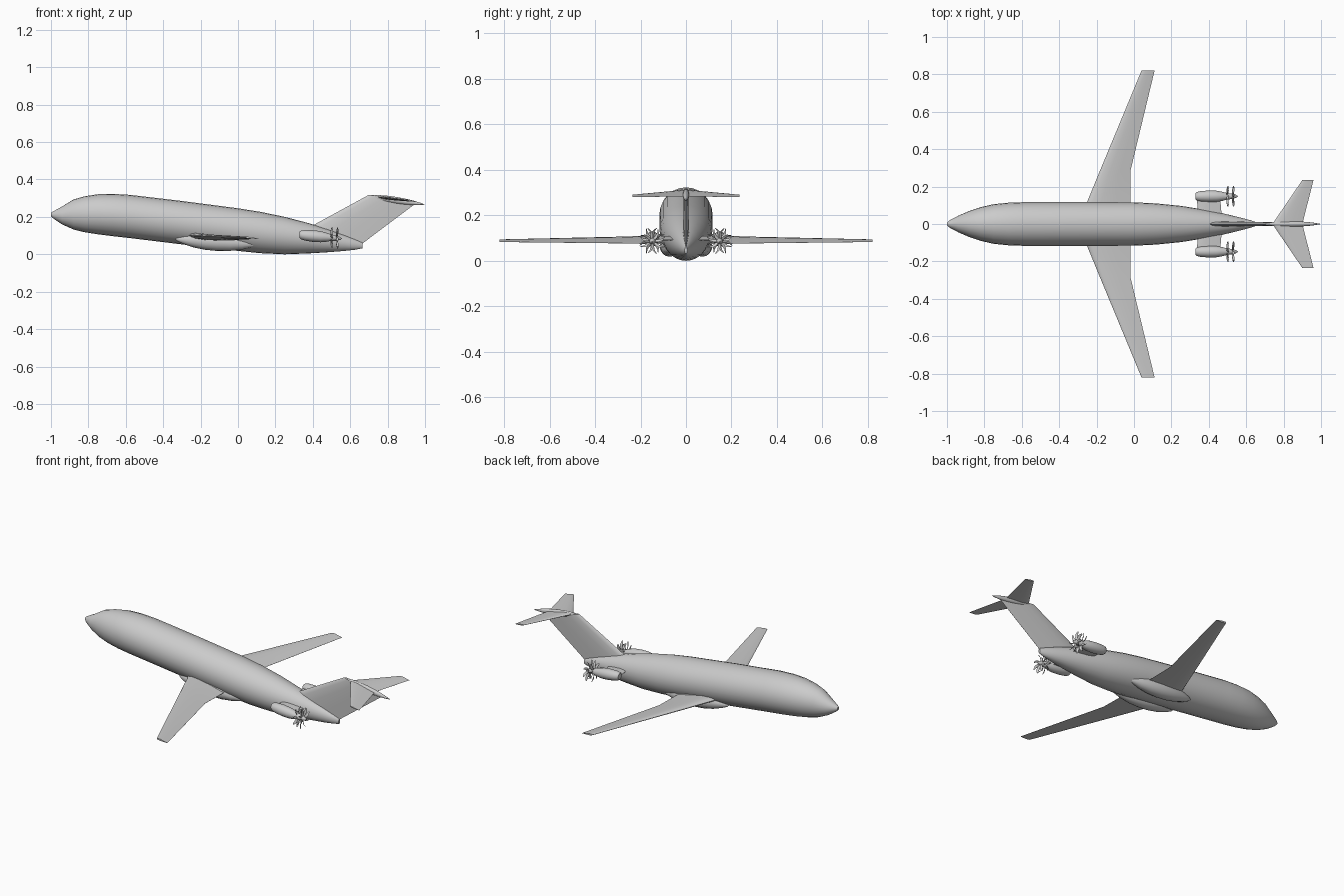
import bpy, bmesh, math
from mathutils import Vector, Matrix

if "Cube" in bpy.data.objects:
    bpy.data.objects.remove(bpy.data.objects["Cube"])

grey = bpy.data.materials.new("light grey")
grey.use_nodes = True
grey.diffuse_color = (0.6, 0.6, 0.6, 1)
grey.node_tree.nodes["Principled BSDF"].inputs["Base Color"].default_value = (0.6, 0.6, 0.6, 1)


def skin(bm, rings):
    """Join closed rings of points into a capped tube."""
    rows = [[bm.verts.new(p) for p in r] for r in rings]
    n = len(rows[0])
    for a, b in zip(rows, rows[1:]):
        for i in range(n):
            j = (i + 1) % n
            bm.faces.new((a[i], a[j], b[j], b[i]))
    bm.faces.new(rows[0][::-1])
    bm.faces.new(rows[-1])


def make(name, tubes, mirror=False, angle=35):
    bm = bmesh.new()
    for rings in tubes:
        skin(bm, rings)
    bmesh.ops.recalc_face_normals(bm, faces=bm.faces)
    mesh = bpy.data.meshes.new(name)
    bm.to_mesh(mesh)
    bm.free()
    mesh.materials.append(grey)
    ob = bpy.data.objects.new(name, mesh)
    bpy.context.collection.objects.link(ob)
    bpy.ops.object.select_all(action='DESELECT')
    ob.select_set(True)
    bpy.context.view_layer.objects.active = ob
    bpy.ops.object.shade_smooth_by_angle(angle=math.radians(angle))
    if mirror:
        mod = ob.modifiers.new("mirror", 'MIRROR')
        mod.use_axis = (False, True, False)
    return ob


def ovals(stations, sides=24, y=0.0):
    """Elliptical rings from (x, bottom z, top z, half width)."""
    return [[(x, y + w * math.sin(2 * math.pi * i / sides),
              (lo + hi) / 2 + (hi - lo) / 2 * math.cos(2 * math.pi * i / sides))
             for i in range(sides)] for x, lo, hi, w in stations]


def bullet(start, end, ry, rz, profile, sides=16):
    """Spindle between two points with (position, fullness) profile."""
    a, b = Vector(start), Vector(end)
    st = []
    for t, f in profile:
        c = a.lerp(b, t)
        st.append((c.x, c.z - rz * f, c.z + rz * f, ry * f))
    return ovals(st, sides, a.y)


# Chord position and half thickness of a streamlined section
FOIL = [(0, 0), (0.03, 0.45), (0.12, 0.85), (0.33, 1), (0.65, 0.62), (1, 0.03)]


def foil(lead, trail, thick):
    """Streamlined ring from leading to trailing point, thickness as vector."""
    a, b, t = Vector(lead), Vector(trail), Vector(thick) / 2
    up = [a.lerp(b, c) + t * h for c, h in FOIL]
    down = [a.lerp(b, c) - t * h for c, h in FOIL[1:]]
    return up + down[::-1]


# Fuselage, nose towards -x
make("fuselage", [ovals([
    (-1.0, 0.204, 0.222, 0.008), (-0.985, 0.190, 0.231, 0.020),
    (-0.94, 0.160, 0.256, 0.044), (-0.88, 0.133, 0.293, 0.070),
    (-0.82, 0.118, 0.310, 0.090), (-0.75, 0.107, 0.321, 0.106),
    (-0.67, 0.097, 0.323, 0.114), (-0.58, 0.087, 0.318, 0.117),
    (-0.3, 0.053, 0.285, 0.117), (0.0, 0.018, 0.246, 0.116),
    (0.12, 0.006, 0.227, 0.110), (0.25, 0.0, 0.200, 0.097),
    (0.38, 0.005, 0.166, 0.076), (0.48, 0.011, 0.134, 0.056),
    (0.57, 0.018, 0.102, 0.034), (0.63, 0.025, 0.078, 0.018),
    (0.665, 0.032, 0.062, 0.006)])], angle=40)

# Wings
make("wing", [[
    foil((-0.305, 0.0, 0.108), (-0.02, 0.0, 0.074), (0, 0, 0.036)),
    foil((-0.25, 0.12, 0.102), (-0.02, 0.12, 0.074), (0, 0, 0.032)),
    foil((-0.184, 0.28, 0.099), (-0.02, 0.28, 0.077), (0, 0, 0.024)),
    foil((0.04, 0.82, 0.091), (0.11, 0.82, 0.083), (0, 0, 0.010))]], mirror=True)

# Fairings under the wing roots
SPINDLE = [(0, 0.03), (0.03, 0.25), (0.1, 0.5), (0.22, 0.8), (0.36, 0.97),
           (0.5, 1), (0.65, 0.9), (0.8, 0.65), (0.92, 0.32), (1, 0.03)]
make("wing_root_fairing", [bullet((-0.335, 0.072, 0.082), (0.11, 0.072, 0.05),
                                  0.044, 0.048, SPINDLE)], mirror=True)

# Tail fin, bullet fairing and tailplane
make("tail_fin", [[
    foil((0.33, 0, 0.115), (0.655, 0, 0.045), (0, 0.026, 0)),
    foil((0.41, 0, 0.160), (0.675, 0, 0.065), (0, 0.026, 0)),
    foil((0.70, 0, 0.318), (0.95, 0, 0.272), (0, 0.020, 0))]])
make("tail_bullet", [bullet((0.69, 0, 0.312), (1.0, 0, 0.266), 0.015, 0.018, SPINDLE)])
make("tailplane", [[
    foil((0.74, 0.0, 0.309), (0.90, 0.0, 0.284), (0, 0, 0.016)),
    foil((0.90, 0.235, 0.289), (0.96, 0.235, 0.280), (0, 0, 0.007))]], mirror=True)

# Rear engines and their pylons
EY = 0.148
make("engine_nacelle", [bullet((0.33, EY, 0.104), (0.555, EY, 0.084), 0.031, 0.031, [
    (0, 0.55), (0.03, 0.74), (0.12, 0.9), (0.3, 1), (0.5, 0.96), (0.65, 0.76),
    (0.74, 0.56), (0.88, 0.45), (0.96, 0.25), (1, 0.03)])], mirror=True)
make("engine_pylon", [[
    foil((0.345, 0.03, 0.103), (0.47, 0.03, 0.092), (0, 0, 0.018)),
    foil((0.335, EY, 0.103), (0.46, EY, 0.092), (0, 0, 0.018))]], mirror=True)


# Two contra-rotating rows of curved blades per engine
def blade(x, z, angle, hand):
    rings = []
    for r, bend, chord, twist in [(0.008, 0, 0.011, 65), (0.025, 0.003, 0.015, 50),
                                  (0.042, 0.002, 0.014, 38), (0.058, -0.007, 0.006, 30)]:
        tw = math.radians(twist)
        d = Vector((math.cos(tw), hand * math.sin(tw), 0)) * chord / 2
        mid = Vector((0.1 * r, hand * bend, r))
        n = Vector((-d.y, d.x, 0)).normalized() * 0.003
        rings.append([Matrix.Rotation(angle, 3, 'X') @ p + Vector((x, EY, z))
                      for p in foil(mid - d, mid + d, n)])
    return rings


for name, x, z, hand in (("front_propeller", 0.497, 0.089, 1), ("rear_propeller", 0.527, 0.0865, -1)):
    make(name, [blade(x, z, math.tau * k / 8 + 0.2 * hand, hand) for k in range(8)], mirror=True)
